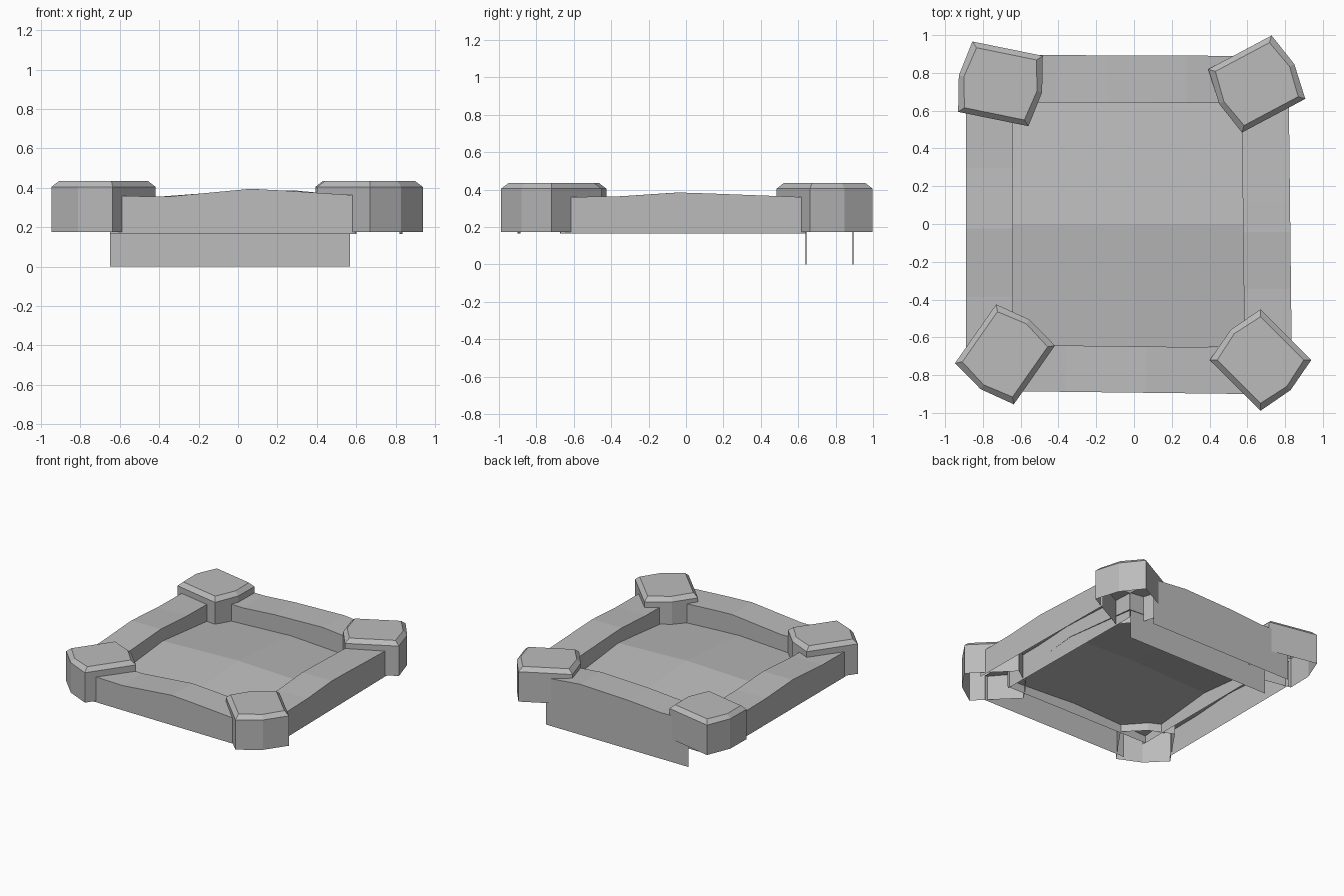
import bpy
import math
from mathutils import Matrix, Vector

cube = bpy.data.objects.get("Cube")
if cube:
    bpy.data.objects.remove(cube, do_unlink=True)

GREY = (0.5, 0.5, 0.5, 1)
stone = bpy.data.materials.new("grey_stone")
stone.use_nodes = True
stone.diffuse_color = GREY
stone.node_tree.nodes["Principled BSDF"].inputs["Base Color"].default_value = GREY


def add_part(name, verts, faces):
    mesh = bpy.data.meshes.new(name)
    mesh.from_pydata(verts, [], faces)
    mesh.materials.append(stone)
    obj = bpy.data.objects.new(name, mesh)
    bpy.context.collection.objects.link(obj)
    return obj


def corner_stone(name, x, y, angle):
    """Six-sided block with a chamfered top and an open underside."""
    half, bulge, inset = 0.19, 0.225, 0.028
    place = Matrix.Translation((x, y, 0)) @ Matrix.Rotation(math.radians(angle), 4, "Z")
    verts = []
    for z, cut in ((0.175, 0), (0.405, 0), (0.435, inset)):
        h, b = half - cut, bulge - cut
        ring = [(h, -h), (b, 0), (h, h), (-h, h), (-b, 0), (-h, -h)]
        verts += [place @ Vector((u, v, z)) for u, v in ring]
    faces = [tuple(range(12, 18))]
    for base in (0, 6):
        for i in range(6):
            j = (i + 1) % 6
            faces.append((base + i, base + j, base + 6 + j, base + 6 + i))
    return add_part(name, verts, faces)


def kerb(name, start, end, width, bottom, profile):
    """Hollow kerb: outer wall, undulating top, inner wall.
    start and end lie on the outer edge, the kerb's width is to the left."""
    a, b = Vector(start), Vector(end)
    along = (b - a).normalized()
    side = Vector((-along.y, along.x)) * width
    verts = []
    for t, z in profile:
        outer = a.lerp(b, t)
        inner = outer + side
        verts += [(*outer, bottom), (*outer, z), (*inner, z), (*inner, bottom)]
    faces = []
    for s in range(len(profile) - 1):
        for k in range(3):
            p = 4 * s + k
            faces.append((p, p + 4, p + 5, p + 1))
    return add_part(name, verts, faces)


# Kerbs, walked counter-clockwise so the inside is on the left
kerb("front_kerb", (-0.65, -0.885), (0.6, -0.9), 0.245, 0.165,
     [(0, 0.36), (0.23, 0.355), (0.57, 0.395), (0.72, 0.385), (1, 0.362)])
kerb("left_kerb", (0.835, -0.67), (0.82, 0.64), 0.25, 0.165,
     [(0, 0.36), (0.25, 0.365), (0.48, 0.385), (0.6, 0.38), (1, 0.36)])
kerb("back_kerb", (0.57, 0.89), (-0.65, 0.895), 0.25, 0,
     [(0, 0.36), (0.24, 0.388), (0.58, 0.375), (0.8, 0.355), (1, 0.36)])
kerb("right_kerb", (-0.89, 0.62), (-0.89, -0.67), 0.25, 0.165,
     [(0, 0.36), (0.25, 0.365), (0.5, 0.385), (0.78, 0.362), (1, 0.36)])

# Corner stones
corner_stone("front_right_corner_stone", -0.683, -0.69, 55)
corner_stone("front_left_corner_stone", 0.67, -0.72, -45)
corner_stone("back_left_corner_stone", 0.65, 0.741, 28)
corner_stone("back_right_corner_stone", -0.707, 0.742, -11.5)

# Sloping ground, highest along the middle
xs, ys = (-0.64, 0, 0.58), (-0.65, 0, 0.645)
heights = ((0.22, 0.25, 0.22), (0.285, 0.305, 0.285), (0.22, 0.25, 0.22))
ground = [(x, y, heights[r][c]) for r, y in enumerate(ys) for c, x in enumerate(xs)]
quads = [(i, i + 1, i + 4, i + 3) for i in (0, 1, 3, 4)]
add_part("ground", ground, quads)
